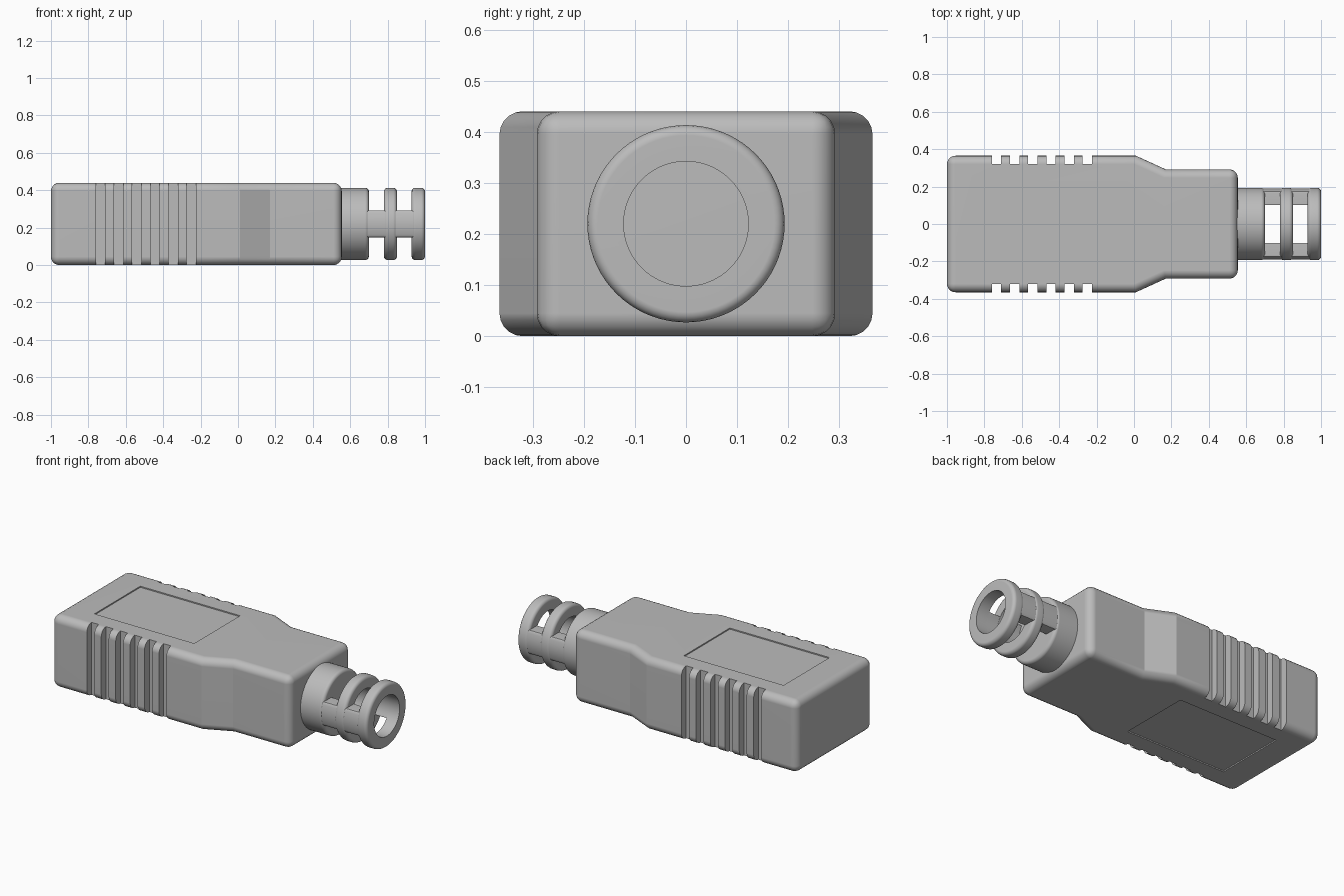
import bpy, bmesh, math
from mathutils import Matrix, Vector

cube = bpy.data.objects.get("Cube")
if cube:
    bpy.data.objects.remove(cube, do_unlink=True)

HEIGHT = 0.44
MID = HEIGHT / 2
OUTER, BORE = 0.193, 0.122

grey = bpy.data.materials.new("light grey plastic")
grey.use_nodes = True
colour = (0.5, 0.5, 0.5, 1)
grey.diffuse_color = colour
grey.node_tree.nodes["Principled BSDF"].inputs["Base Color"].default_value = colour


def add_object(name, bm):
    bmesh.ops.recalc_face_normals(bm, faces=bm.faces)
    mesh = bpy.data.meshes.new(name)
    bm.to_mesh(mesh)
    bm.free()
    mesh.materials.append(grey)
    ob = bpy.data.objects.new(name, mesh)
    bpy.context.collection.objects.link(ob)
    return ob


def select(ob):
    bpy.ops.object.select_all(action='DESELECT')
    ob.select_set(True)
    bpy.context.view_layer.objects.active = ob


def apply_all(ob):
    select(ob)
    for mod in list(ob.modifiers):
        bpy.ops.object.modifier_apply(modifier=mod.name)


def smooth(ob, angle=22):
    select(ob)
    bpy.ops.object.shade_smooth_by_angle(angle=math.radians(angle))
    mod = ob.modifiers.new("even shading", 'WEIGHTED_NORMAL')
    mod.keep_sharp = True


def bevel(ob, width, segments):
    mod = ob.modifiers.new("rounded edges", 'BEVEL')
    mod.width, mod.segments = width, segments
    mod.limit_method = 'ANGLE'
    mod.angle_limit = math.radians(35)


def prism(bm, points, direction):
    """Extrude a closed outline along a vector."""
    face = bm.faces.new([bm.verts.new(p) for p in points])
    out = bmesh.ops.extrude_face_region(bm, geom=[face])
    verts = [g for g in out["geom"] if isinstance(g, bmesh.types.BMVert)]
    bmesh.ops.translate(bm, verts=verts, vec=direction)


def add_box(bm, centre, size):
    bmesh.ops.create_cube(bm, size=1, matrix=Matrix.Translation(centre)
                          @ Matrix.Diagonal((*size, 1)))


# Housing: wide grip narrowing toward the cable end
half = [(-1, 0.365), (0.01, 0.365), (0.17, 0.292), (0.555, 0.292)]
outline = [(x, -y, 0) for x, y in half] + [(x, y, 0) for x, y in reversed(half)]
bm = bmesh.new()
prism(bm, outline, Vector((0, 0, HEIGHT)))
housing = add_object("housing", bm)
bevel(housing, 0.045, 5)

# Grip grooves on both sides, shallow label recesses above and below
bm = bmesh.new()
for side in (-1, 1):
    for i in range(6):
        add_box(bm, (-0.735 + i * 0.097, side * 0.42, MID), (0.05, 0.2, 1))
for z in (0, HEIGHT):
    add_box(bm, (-0.475, 0, z), (0.67, 0.44, 0.014))
cutter = add_object("groove_cutter", bm)
cutter.hide_render = True
cut = housing.modifiers.new("grooves", 'BOOLEAN')
cut.object, cut.operation, cut.solver = cutter, 'DIFFERENCE', 'EXACT'
apply_all(housing)
bpy.data.objects.remove(cutter, do_unlink=True)
smooth(housing)


def arc(cx, cr, rad, start):
    """Quarter round in the (x, radius) plane, turning clockwise."""
    return [(cx + rad * math.cos(math.radians(start - a)),
             cr + rad * math.sin(math.radians(start - a)))
            for a in (0, 22.5, 45, 67.5, 90)]


def lathe(name, profile):
    """Revolve an (x, radius) profile about the cable axis."""
    bm = bmesh.new()
    verts = [bm.verts.new((x, 0, r)) for x, r in profile]
    edges = [bm.edges.new((a, b)) for a, b in zip(verts, verts[1:] + verts[:1])
             if a.co.z > 0 or b.co.z > 0]
    bmesh.ops.spin(bm, geom=verts + edges, cent=(0, 0, 0), axis=(1, 0, 0),
                   angle=math.tau, steps=72, use_merge=False)
    bmesh.ops.remove_doubles(bm, verts=bm.verts, dist=0.0001)
    bmesh.ops.translate(bm, verts=bm.verts, vec=(0, 0, MID))
    ob = add_object(name, bm)
    smooth(ob, 30)


# Cable sleeve: solid collar, then two rounded rings
ROUND = 0.02
lathe("sleeve_collar", [(0.53, 0), (0.53, OUTER)]
      + arc(0.70 - ROUND, OUTER - ROUND, ROUND, 90) + [(0.70, 0)])
for name, x0, x1 in (("middle_ring", 0.78, 0.85), ("end_ring", 0.928, 1.0)):
    lathe(name, [(x0, BORE)] + arc(x0 + ROUND, OUTER - ROUND, ROUND, 180)
          + arc(x1 - ROUND, OUTER - ROUND, ROUND, 90) + [(x1, BORE)])

# Side struts joining the rings to the collar
STRUT_HALF = 0.073


def strut_arc(radius, side):
    top = math.asin(STRUT_HALF / radius)
    return [(0.68, side * radius * math.cos(top * t / 4),
             MID + radius * math.sin(top * t / 4)) for t in range(-4, 5)]


for name, side in (("left_strut", 1), ("right_strut", -1)):
    bm = bmesh.new()
    prism(bm, strut_arc(OUTER - 0.004, side) + strut_arc(BORE + 0.001, side)[::-1],
          Vector((0.28, 0, 0)))
    strut = add_object(name, bm)
    bevel(strut, 0.008, 2)
    apply_all(strut)
    smooth(strut, 30)
